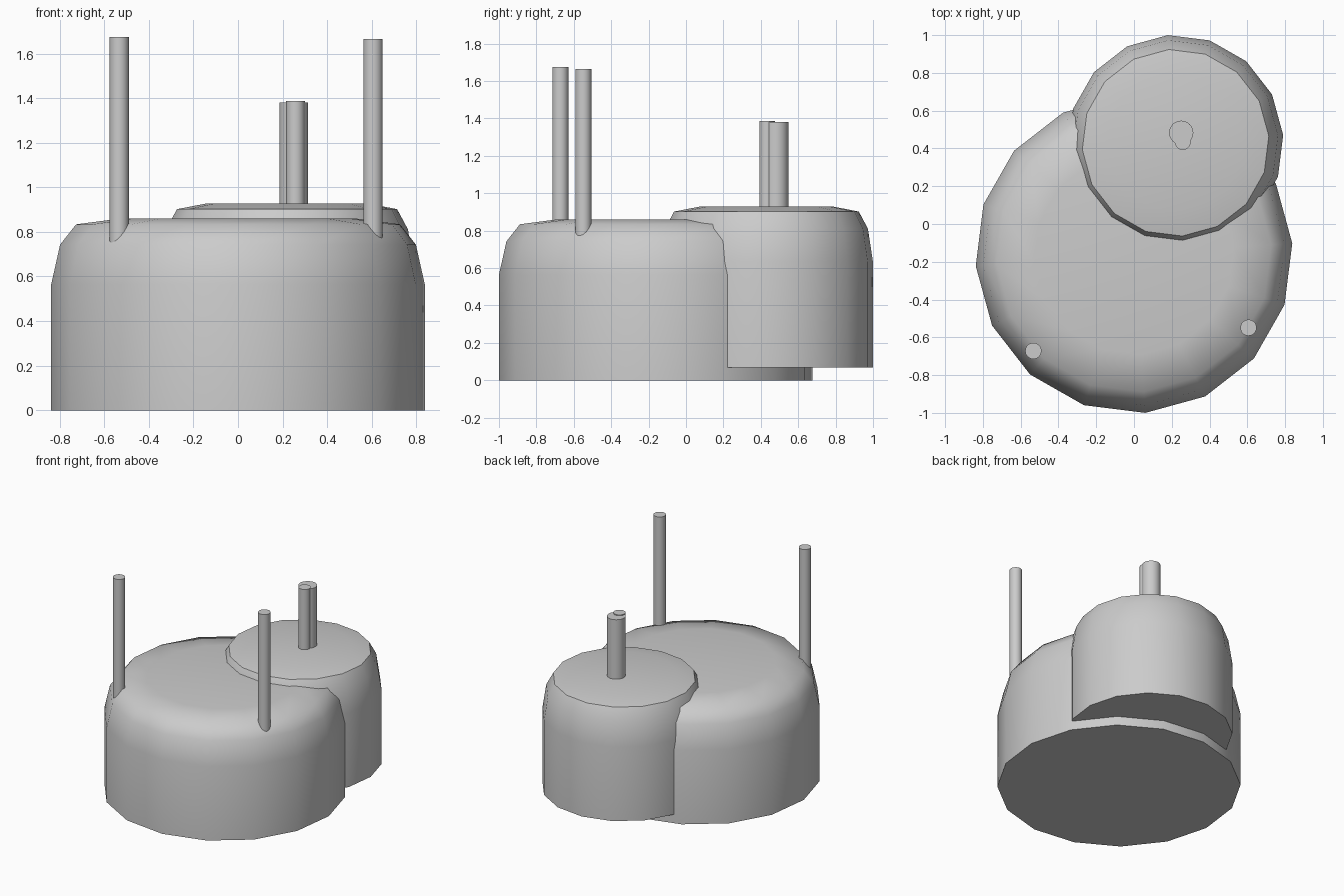
import bpy, bmesh, math

if "Cube" in bpy.data.objects:
    bpy.data.objects.remove(bpy.data.objects["Cube"])

SIDES = 16
TURN = math.radians(4.1)
# rounded drum profile: (radius, height)
PROFILE = [(0.84, 0.0), (0.84, 0.565), (0.80, 0.743), (0.728, 0.834), (0.53, 0.86)]


def finish(name, bm, angle):
    bmesh.ops.recalc_face_normals(bm, faces=bm.faces)
    mesh = bpy.data.meshes.new(name)
    bm.to_mesh(mesh)
    bm.free()
    obj = bpy.data.objects.new(name, mesh)
    bpy.context.collection.objects.link(obj)
    bpy.ops.object.select_all(action='DESELECT')
    obj.select_set(True)
    bpy.context.view_layer.objects.active = obj
    bpy.ops.object.shade_smooth_by_angle(angle=math.radians(angle))
    return obj


def lathe(name, center, profile, sides, scale=1.0, turn=0.0, angle=46):
    x, y, z = center
    bm = bmesh.new()
    rings = []
    for r, h in profile:
        rings.append([bm.verts.new((x + scale * r * math.cos(turn + math.tau * i / sides),
                                    y + scale * r * math.sin(turn + math.tau * i / sides),
                                    z + h)) for i in range(sides)])
    for low, high in zip(rings, rings[1:]):
        for i in range(sides):
            j = (i + 1) % sides
            bm.faces.new((low[i], low[j], high[j], high[i]))
    bm.faces.new(rings[0][::-1])
    bm.faces.new(rings[-1])
    return finish(name, bm, angle)


# large front drum and smaller raised rear drum
lathe("large_drum", (0, -0.162, 0), PROFILE, SIDES, 1.0, TURN)
lathe("small_drum", (0.22, 0.43, 0.068), PROFILE, SIDES, 0.68, TURN)

# upright pins: name, x, y, radius, bottom, top
PINS = [
    ("left_pin", -0.533, -0.672, 0.043, 0.70, 1.675),
    ("right_pin", 0.606, -0.549, 0.043, 0.70, 1.665),
    ("rear_thick_pin", 0.25, 0.483, 0.064, 0.80, 1.381),
    ("rear_thin_pin", 0.258, 0.434, 0.042, 0.80, 1.387),
]
for name, x, y, r, bottom, top in PINS:
    lathe(name, (x, y, 0), [(r, bottom), (r, top)], 32)
